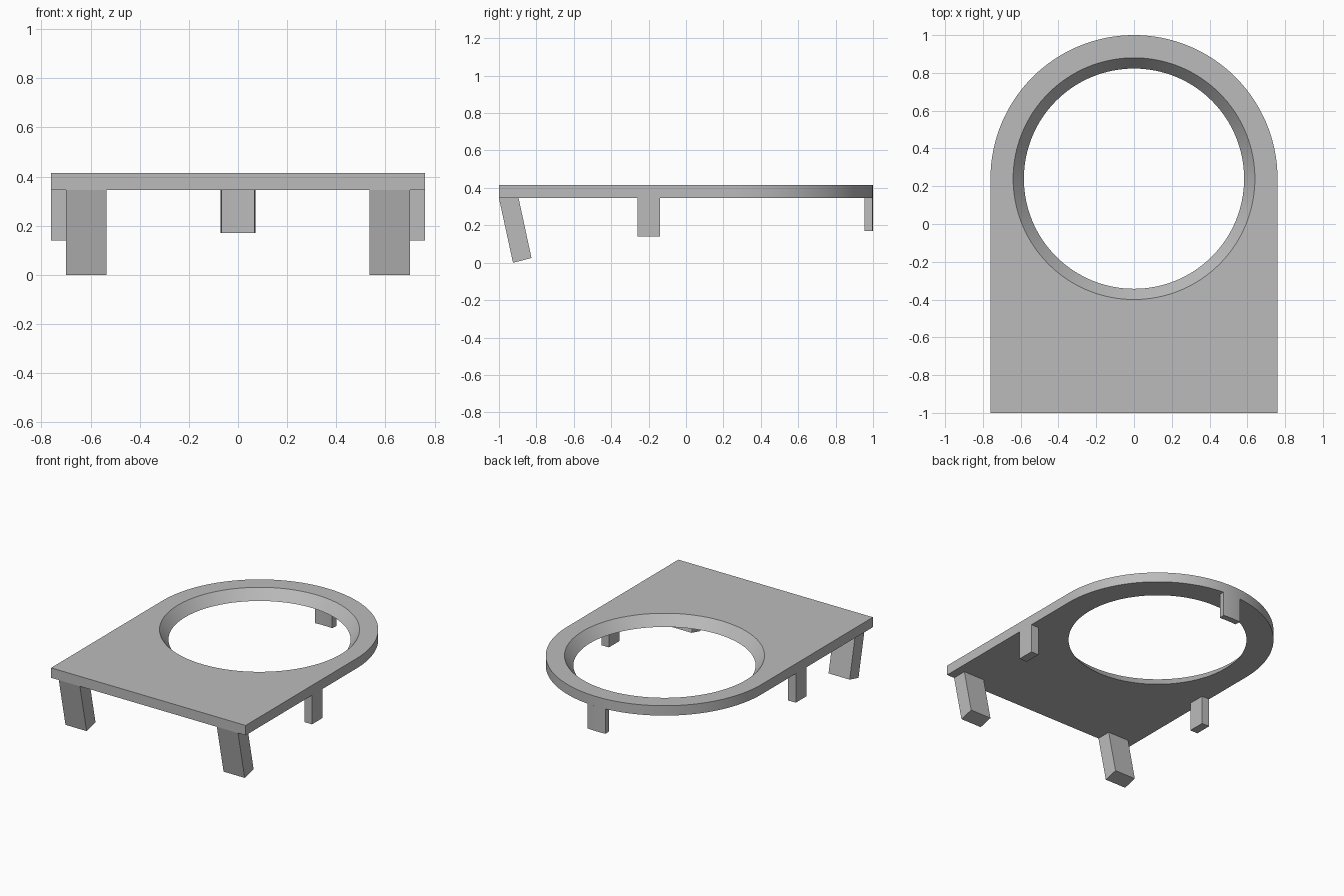
import bpy, bmesh, math
from mathutils import Vector

cube = bpy.data.objects.get("Cube")
if cube:
    bpy.data.objects.remove(cube, do_unlink=True)

HALF, CY, STEPS = 0.76, 0.24, 128       # half width, ring centre, hole segments
BOTTOM, TOP = 0.345, 0.415              # plate heights

grey = bpy.data.materials.new("plain grey")
grey.use_nodes = True
grey.diffuse_color = (0.5, 0.5, 0.5, 1)
grey.node_tree.nodes["Principled BSDF"].inputs["Base Color"].default_value = (0.5, 0.5, 0.5, 1)


def finish(name, bm):
    bmesh.ops.recalc_face_normals(bm, faces=bm.faces)
    mesh = bpy.data.meshes.new(name)
    bm.to_mesh(mesh)
    bm.free()
    mesh.materials.append(grey)
    obj = bpy.data.objects.new(name, mesh)
    bpy.context.collection.objects.link(obj)
    bpy.ops.object.select_all(action='DESELECT')
    obj.select_set(True)
    bpy.context.view_layer.objects.active = obj
    bpy.ops.object.shade_smooth_by_angle(angle=math.radians(30))


def prism(name, profile, offset):
    """Extrude a closed profile of 3D points along an offset."""
    bm = bmesh.new()
    face = bm.faces.new([bm.verts.new(p) for p in profile])
    ext = bmesh.ops.extrude_face_region(bm, geom=[face], use_keep_orig=True)
    verts = [g for g in ext["geom"] if isinstance(g, bmesh.types.BMVert)]
    bmesh.ops.translate(bm, verts=verts, vec=Vector(offset))
    finish(name, bm)


def outline(angle):
    """Plate outline in the given direction: round behind, square in front."""
    c, s = math.cos(angle), math.sin(angle)
    if s >= -1e-6:
        return HALF * c, CY + HALF * s
    reach = min(HALF / max(abs(c), 1e-6), (1 + CY) / -s)
    return reach * c, CY + reach * s


# Plate with a round back and a tapered round hole
angles = [2 * math.pi * i / STEPS for i in range(STEPS)]
corner = math.atan2(1 + CY, HALF)
for target in (math.pi + corner, 2 * math.pi - corner):
    nearest = min(range(STEPS), key=lambda i: abs(angles[i] - target))
    angles[nearest] = target
bm = bmesh.new()
loops = []
for radius, z in ((None, BOTTOM), (None, TOP), (0.64, TOP), (0.583, BOTTOM)):
    loop = []
    for a in angles:
        x, y = (radius * math.cos(a), CY + radius * math.sin(a)) if radius else outline(a)
        loop.append(bm.verts.new((x, y, z)))
    loops.append(loop)
for k in range(4):
    lo, hi = loops[k], loops[(k + 1) % 4]
    for i in range(STEPS):
        j = (i + 1) % STEPS
        bm.faces.new((lo[i], lo[j], hi[j], hi[i]))
finish("plate", bm)

# Slanted front legs and straight side tabs, mirrored
slant = [(-1, BOTTOM), (-0.895, BOTTOM), (-0.826, 0.025), (-0.925, 0)]
tab = [(-0.26, BOTTOM), (-0.14, BOTTOM), (-0.14, 0.14), (-0.26, 0.14)]
for side, label in ((1, "left"), (-1, "right")):
    prism("front_leg_" + label, [(side * 0.535, y, z) for y, z in slant], (side * 0.165, 0, 0))
    prism("side_tab_" + label, [(side * 0.70, y, z) for y, z in tab], (side * 0.06, 0, 0))

# Curved back tab following the rim
spread = [math.pi / 2 + math.radians(5.3) * t / 3 for t in range(-3, 4)]
arc = [(HALF * math.cos(a), CY + HALF * math.sin(a), 0.17) for a in spread]
arc += [(0.717 * math.cos(a), CY + 0.717 * math.sin(a), 0.17) for a in reversed(spread)]
prism("back_tab", arc, (0, 0, BOTTOM - 0.17))
